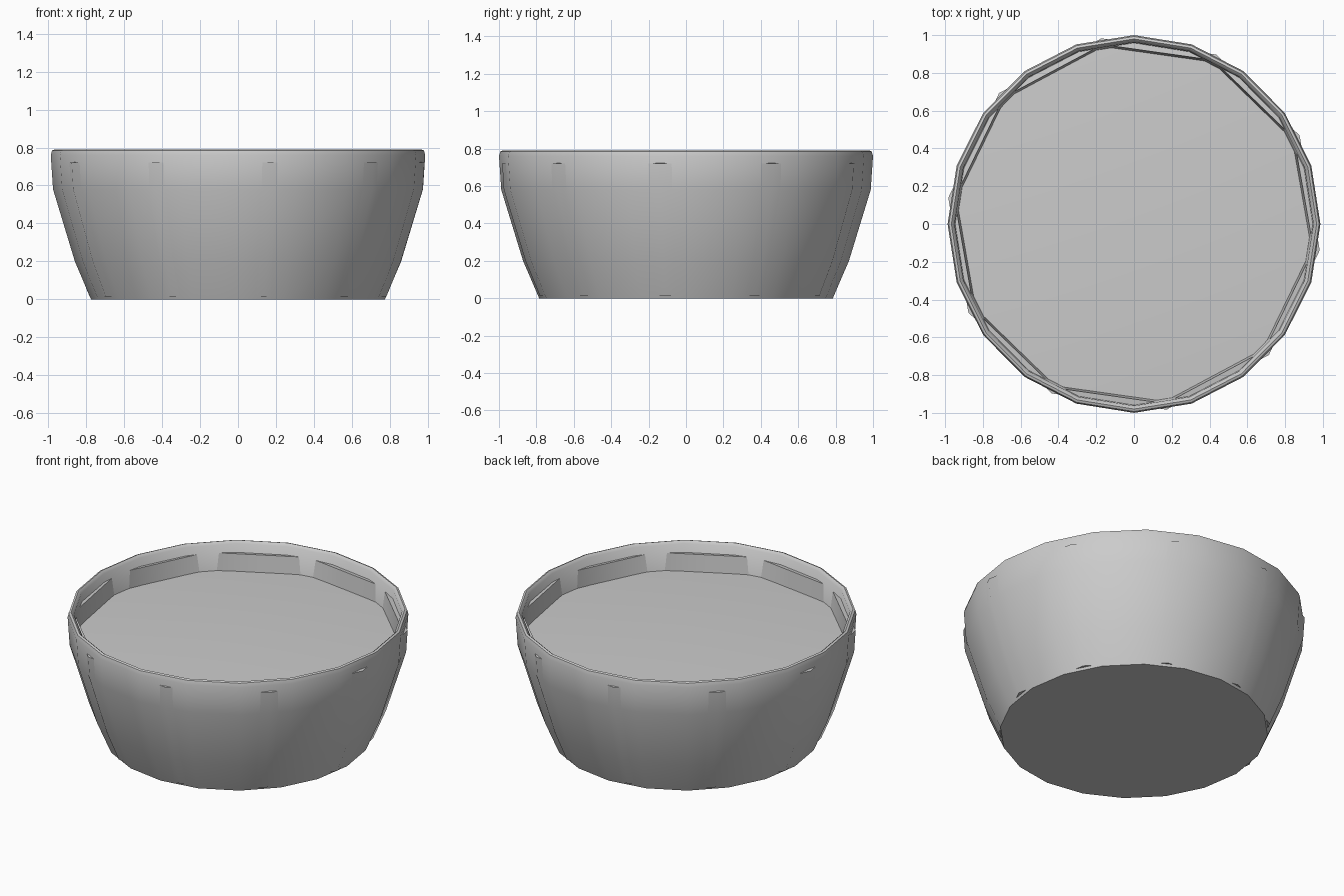
import bpy, bmesh
from math import sin, cos, pi, radians

if "Cube" in bpy.data.objects:
    bpy.data.objects.remove(bpy.data.objects["Cube"])


def revolve(name, profile, sides, start=0.0, sy=1.0, cap=None):
    """Spin (radius, z) points about z; radius 0 makes a fan centre."""
    bm = bmesh.new()
    rings = []
    for r, z in profile:
        if r == 0:
            rings.append([bm.verts.new((0, 0, z))])
        else:
            rings.append([bm.verts.new((r * cos(start + 2 * pi * i / sides),
                                        r * sy * sin(start + 2 * pi * i / sides), z))
                          for i in range(sides)])
    for a, b in zip(rings, rings[1:]):
        for i in range(sides):
            j = (i + 1) % sides
            if len(a) == 1:
                bm.faces.new((a[0], b[j], b[i]))
            elif len(b) == 1:
                bm.faces.new((a[i], a[j], b[0]))
            else:
                bm.faces.new((a[i], a[j], b[j], b[i]))
    bmesh.ops.recalc_face_normals(bm, faces=bm.faces)
    me = bpy.data.meshes.new(name)
    bm.to_mesh(me)
    bm.free()
    ob = bpy.data.objects.new(name, me)
    bpy.context.collection.objects.link(ob)
    bpy.ops.object.select_all(action='DESELECT')
    ob.select_set(True)
    bpy.context.view_layer.objects.active = ob
    bpy.ops.object.shade_smooth_by_angle(angle=radians(50))
    return ob


# Outer bowl: tapered wall, rolled rim, inner wall and floor
revolve("bowl_wall", [(0, 0), (0.775, 0), (0.86, 0.2), (0.975, 0.58), (0.987, 0.76),
                      (0.98, 0.785), (0.967, 0.79), (0.95, 0.775), (0.937, 0.57),
                      (0.82, 0.2), (0.74, 0.05), (0, 0.05)], 20, sy=1.013)

# Ten-sided inner band whose corners break through the wall as upright strips
revolve("inner_band", [(0, 0.015), (0.79, 0.015), (0.867, 0.2), (0.984, 0.58),
                       (0.993, 0.72), (0.96, 0.725), (0.945, 0.58)],
        10, start=radians(-80), sy=1.005)

# Gently domed filling
revolve("filling", [(0.95, 0.6), (0.955, 0.615), (0, 0.665)], 20, sy=1.01)
